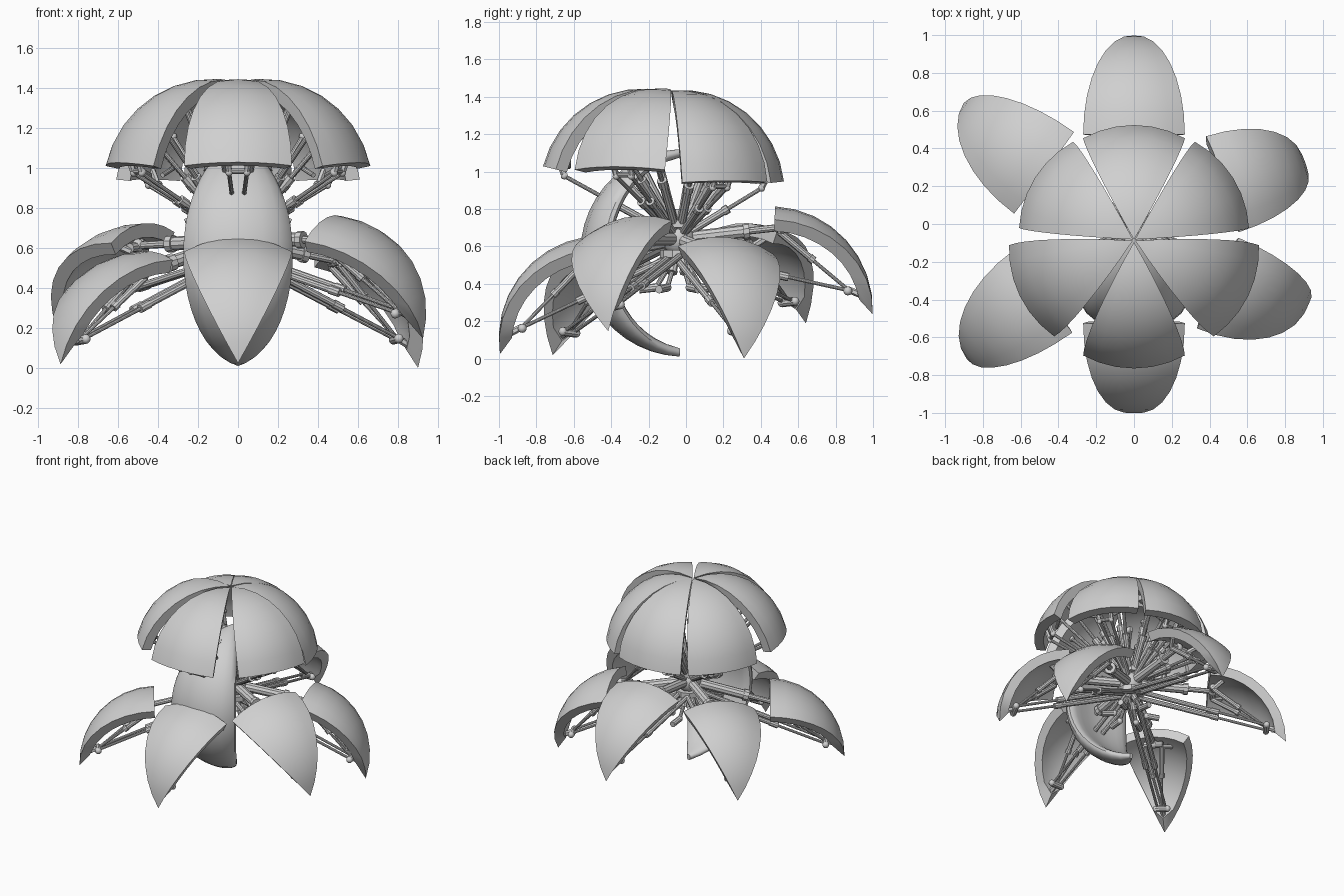
import bpy, bmesh
from math import sin, cos, pi, radians, sqrt, copysign
from mathutils import Vector, Matrix

cube = bpy.data.objects.get("Cube")
if cube:
    bpy.data.objects.remove(cube)

R, INNER = 0.55, 0.48          # outer and inner shell radius
HUB = Vector((0, -0.04, 0.64))
UP = Vector((0, 0, 1))

GREY = (0.63, 0.63, 0.63, 1)
grey = bpy.data.materials.new("plain_grey")
grey.use_nodes = True
grey.diffuse_color = GREY
grey.node_tree.nodes["Principled BSDF"].inputs["Base Color"].default_value = GREY


def finish(name, bm):
    bmesh.ops.recalc_face_normals(bm, faces=bm.faces)
    mesh = bpy.data.meshes.new(name)
    for f in bm.faces:
        f.smooth = True
    bm.to_mesh(mesh)
    bm.free()
    mesh.set_sharp_from_angle(angle=radians(35))
    mesh.materials.append(grey)
    obj = bpy.data.objects.new(name, mesh)
    bpy.context.collection.objects.link(obj)


def rod(bm, a, b, r, sides=10):
    d = b - a
    m = Matrix.Translation((a + b) / 2) @ d.to_track_quat('Z', 'Y').to_matrix().to_4x4()
    bmesh.ops.create_cone(bm, cap_ends=True, segments=sides, radius1=r, radius2=r,
                          depth=d.length, matrix=m)


def ball(bm, p, r):
    bmesh.ops.create_uvsphere(bm, u_segments=10, v_segments=6, radius=r,
                              matrix=Matrix.Translation(p))


def piston(bm, a, b, r, split=0.6):
    # thick sleeve, collar and thin shaft
    mid = a.lerp(b, split)
    rod(bm, a, mid, r)
    rod(bm, a.lerp(b, split - 0.06), mid, r * 1.25)
    rod(bm, mid, b, r * 0.55)
    ball(bm, b, r * 0.95)


def shell_frame(rim, tip, roll=0):
    """Return a function giving points on the ball octant through rim and tip."""
    c = (tip - rim).normalized()
    n = (UP - c * UP.dot(c)).normalized()
    n = Matrix.Rotation(radians(roll), 3, c) @ n
    u, e = (n + c) / sqrt(2), (n - c) / sqrt(2)
    s = u.cross(e)
    centre = (rim + tip) / 2 - n * R / sqrt(2)

    def at(lat, lon, r):
        la, lo = radians(lat), radians(lon)
        return centre + r * (u * sin(la) + cos(la) * (e * cos(lo) + s * sin(lo)))
    return at


def petal(name, at, rows=8, cols=6, half=29.3):
    # thick wedge of a hollow ball, bevelled to a sharp point at the pole
    bm = bmesh.new()
    layers = []
    for r, end in ((R, 90), (INNER, 81)):
        grid = [[bm.verts.new(at(end * i / rows, half * (2 * j / cols - 1), r))
                 for j in range(cols + 1)] for i in range(rows)]
        pole = bm.verts.new(at(end, 0, r))
        for i in range(rows - 1):
            for j in range(cols):
                bm.faces.new((grid[i][j], grid[i][j + 1], grid[i + 1][j + 1], grid[i + 1][j]))
        for j in range(cols):
            bm.faces.new((grid[-1][j], grid[-1][j + 1], pole))
        layers.append([row[0] for row in grid] + [pole] + [row[-1] for row in grid[::-1]]
                      + grid[0][-2:0:-1])
    outer, inner = layers
    for k in range(len(outer)):
        a, b = k - 1, k
        bm.faces.new((outer[a], outer[b], inner[b], inner[a]))
    finish(name, bm)


def upper_linkage(name, at):
    bm = bmesh.new()
    for lon in (-6, 6):
        # hinge plates hanging at the rim, with rams to the hub
        top, low = at(6, lon, INNER), at(-3, lon, 0.43)
        rod(bm, top, low, 0.016, 6)
        piston(bm, HUB, low, 0.02)
        piston(bm, HUB, at(28, lon * 2.5, INNER), 0.022, 0.55)
        rod(bm, at(8, lon * 3.6, 0.46), at(4, lon * 1.3, 0.42), 0.012)
    rod(bm, at(-2, -8, 0.43), at(-2, 8, 0.43), 0.014)
    piston(bm, HUB, at(55, 0, INNER), 0.024)
    finish(name, bm)


def leg_linkage(name, at):
    bm = bmesh.new()
    knee, foot = at(4, 0, 0.44), at(73, 0, 0.43)
    # main arm with its knuckle
    piston(bm, HUB, knee, 0.035, 0.7)
    rod(bm, at(4, -9, 0.44), at(4, 9, 0.44), 0.024)
    for lon in (-1, 1):
        side, end = at(4, 9 * lon, 0.42), at(73, 14 * lon, 0.43)
        rod(bm, side, at(12, 14 * lon, INNER), 0.018, 6)
        # paired long rods from knuckle and hub to the foot joint
        piston(bm, side, foot, 0.018, 0.5)
        piston(bm, HUB + (side - knee) * 0.6 - UP * 0.06, end, 0.018, 0.65)
    # capsule joint near the pointed end
    a, b = at(73, -20, 0.43), at(73, 20, 0.43)
    rod(bm, a, b, 0.024)
    ball(bm, a, 0.024)
    ball(bm, b, 0.024)
    rod(bm, foot, at(78, 0, INNER + 0.01), 0.018, 6)
    finish(name, bm)


# domed roof: rim midpoint of each petal
apex = Vector((0, -0.085, 1.43))
roof = {"front": (0, -0.77, 1.025), "rear": (0, 0.52, 0.95)}
for side, k in (("left", 1), ("right", -1)):
    roof["front_" + side] = (0.605 * k, -0.385, 1.025)
    roof["rear_" + side] = (0.525 * k, 0.245, 0.95)
for place, rim in roof.items():
    rim = Vector(rim)
    out = (rim - apex) * Vector((1, 1, 0))
    frame = shell_frame(rim, apex + out.normalized() * 0.006)
    petal("upper_petal_" + place, frame)
    upper_linkage("upper_linkage_" + place, frame)

# six walking legs: root midpoint, pointed foot and roll in degrees
legs = {
    "front": ((0, -0.525, 0.665), (0, -1.005, 0.01), 0),
    "rear": ((0, 0.48, 0.81), (0, 0.995, 0.24), 0),
    "front_left": ((0.48, -0.335, 0.71), (0.89, -0.41, 0.19), 18),
    "rear_left": ((0.48, 0.22, 0.65), (0.90, 0.31, 0.0), -8),
    "front_right": ((-0.475, -0.34, 0.6), (-0.90, -0.725, 0.0), 9),
    "rear_right": ((-0.48, 0.265, 0.72), (-0.90, 0.64, 0.19), -8),
}
for place, (root, foot, roll) in legs.items():
    frame = shell_frame(Vector(root), Vector(foot), roll)
    petal("leg_petal_" + place, frame)
    leg_linkage("leg_linkage_" + place, frame)

# rounded crescent shield running from pole to pole at the front
bm = bmesh.new()
rings, sides = 22, 20
loops = []
for i in range(rings + 1):
    th = pi * (0.015 + 0.97 * i / rings)
    depth = 0.02 + 0.05 * sin(th)
    loop = []
    for j in range(sides):
        t = 2 * pi * j / sides
        lon = radians(34) * copysign(abs(cos(t)) ** 0.8, cos(t))
        r = 0.555 - depth + depth * sin(t)
        loop.append(bm.verts.new((r * sin(th) * sin(lon), -0.01 - r * sin(th) * cos(lon),
                                  0.565 + r * cos(th))))
    loops.append(loop)
for a, b in zip(loops, loops[1:]):
    for j in range(sides):
        bm.faces.new((a[j - 1], a[j], b[j], b[j - 1]))
bm.faces.new(loops[0])
bm.faces.new(loops[-1])
finish("front_crescent_shield", bm)

# central hub with a short spine
bm = bmesh.new()
ball(bm, HUB, 0.09)
rod(bm, HUB - UP * 0.14, HUB + UP * 0.16, 0.05)
rod(bm, HUB - UP * 0.1, HUB - UP * 0.06, 0.1)
rod(bm, HUB + UP * 0.06, HUB + UP * 0.1, 0.1)
finish("central_hub", bm)

# short struts hanging under the hub
bm = bmesh.new()
for i in range(6):
    a = pi * i / 3 + pi / 6
    out = Vector((cos(a), sin(a), 0))
    elbow = HUB + out * 0.12 - UP * 0.26
    piston(bm, HUB - UP * 0.06, elbow, 0.024)
    rod(bm, elbow, elbow + out * 0.09 - UP * 0.01, 0.022)
finish("under_struts", bm)
